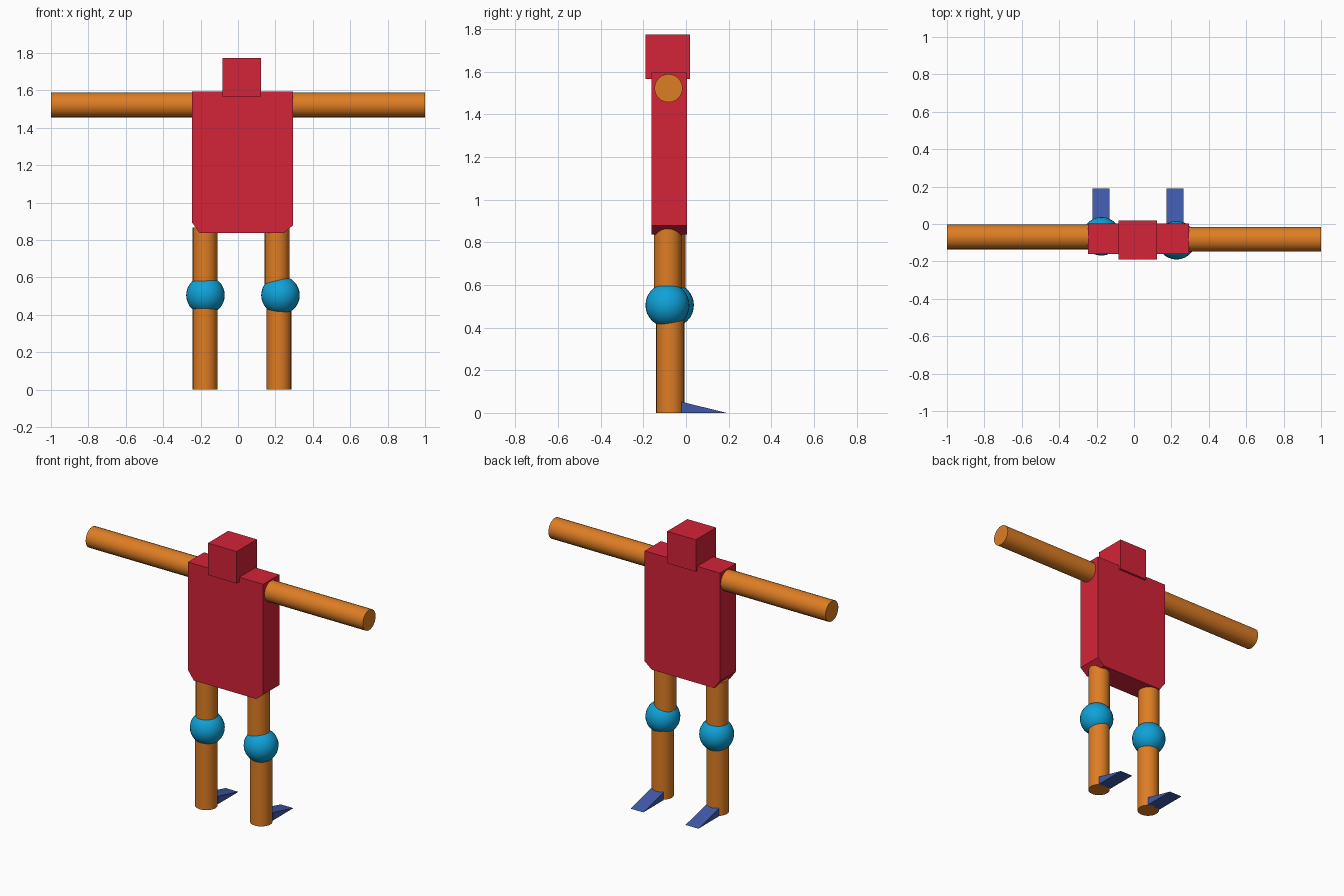
import bpy, bmesh, math
from mathutils import Matrix

if "Cube" in bpy.data.objects:
    bpy.data.objects.remove(bpy.data.objects["Cube"])


def material(name, rgb):
    m = bpy.data.materials.new(name)
    lin = [(c / 255 / 12.92) if c < 11 else ((c / 255 + 0.055) / 1.055) ** 2.4 for c in rgb]
    m.diffuse_color = (*lin, 1)
    m.use_nodes = True
    m.node_tree.nodes["Principled BSDF"].inputs["Base Color"].default_value = m.diffuse_color
    return m


RED = material("red", (212, 35, 56))
ORANGE = material("orange", (222, 125, 36))
BLUE = material("bright_blue", (15, 162, 216))
NAVY = material("navy_blue", (64, 90, 170))


def finish(name, bm, mat, smooth=False):
    bmesh.ops.recalc_face_normals(bm, faces=bm.faces)
    me = bpy.data.meshes.new(name)
    bm.to_mesh(me)
    bm.free()
    me.materials.append(mat)
    ob = bpy.data.objects.new(name, me)
    bpy.context.collection.objects.link(ob)
    if smooth:
        bpy.ops.object.select_all(action='DESELECT')
        ob.select_set(True)
        bpy.context.view_layer.objects.active = ob
        bpy.ops.object.shade_smooth_by_angle(angle=math.radians(40))
    return ob


def prism(name, profile, axis, lo, hi, mat):
    """Extrude a closed profile along x (profile is y,z) or y (profile is x,z)."""
    bm = bmesh.new()
    put = (lambda a, z, t: (t, a, z)) if axis == 'x' else (lambda a, z, t: (a, t, z))
    n = len(profile)
    ends = [[bm.verts.new(put(a, z, t)) for a, z in profile] for t in (lo, hi)]
    for ring in ends:
        bm.faces.new(ring)
    for i in range(n):
        j = (i + 1) % n
        bm.faces.new((ends[0][i], ends[0][j], ends[1][j], ends[1][i]))
    return finish(name, bm, mat)


def rod(name, centre, length, axis, r=0.066):
    bm = bmesh.new()
    turn = Matrix.Rotation(math.pi / 2, 4, 'Y') if axis == 'x' else Matrix()
    bmesh.ops.create_cone(bm, cap_ends=True, segments=24, radius1=r, radius2=r,
                          depth=length, matrix=Matrix.Translation(centre) @ turn)
    return finish(name, bm, ORANGE, True)


def ball(name, centre, r):
    bm = bmesh.new()
    bmesh.ops.create_uvsphere(bm, u_segments=28, v_segments=16, radius=r,
                              matrix=Matrix.Translation(centre))
    return finish(name, bm, BLUE, True)


# Torso with clipped lower corners, and the head block
prism("torso", [(-0.247, 1.595), (-0.247, 0.895), (-0.205, 0.837), (0.243, 0.837),
                (0.294, 0.878), (0.294, 1.595)], 'y', -0.161, 0.004, RED)
prism("head", [(-0.083, 1.566), (0.123, 1.566), (0.123, 1.773), (-0.083, 1.773)],
      'y', -0.19, 0.018, RED)

# Arms
rod("left_arm", (-0.6, -0.069, 1.522), 0.8, 'x')
rod("right_arm", (0.62, -0.082, 1.522), 0.76, 'x')

# Legs, knees and wedge feet: thigh x,y / knee x,y / shin x,y / foot x range
legs = {
    "left": ((-0.176, -0.068), (-0.174, -0.066), (-0.176, -0.074), (-0.222, -0.13)),
    "right": ((0.209, -0.085), (0.227, -0.087), (0.219, -0.074), (0.174, 0.265)),
}
for side, (thigh, knee, shin, foot) in legs.items():
    rod(side + "_thigh", (*thigh, 0.683), 0.366, 'z')
    ball(side + "_knee", (*knee, 0.505), 0.103)
    rod(side + "_shin", (*shin, 0.25), 0.5, 'z')
    prism(side + "_foot", [(-0.02, 0), (0.19, 0), (-0.02, 0.052)], 'x', *foot, NAVY)
